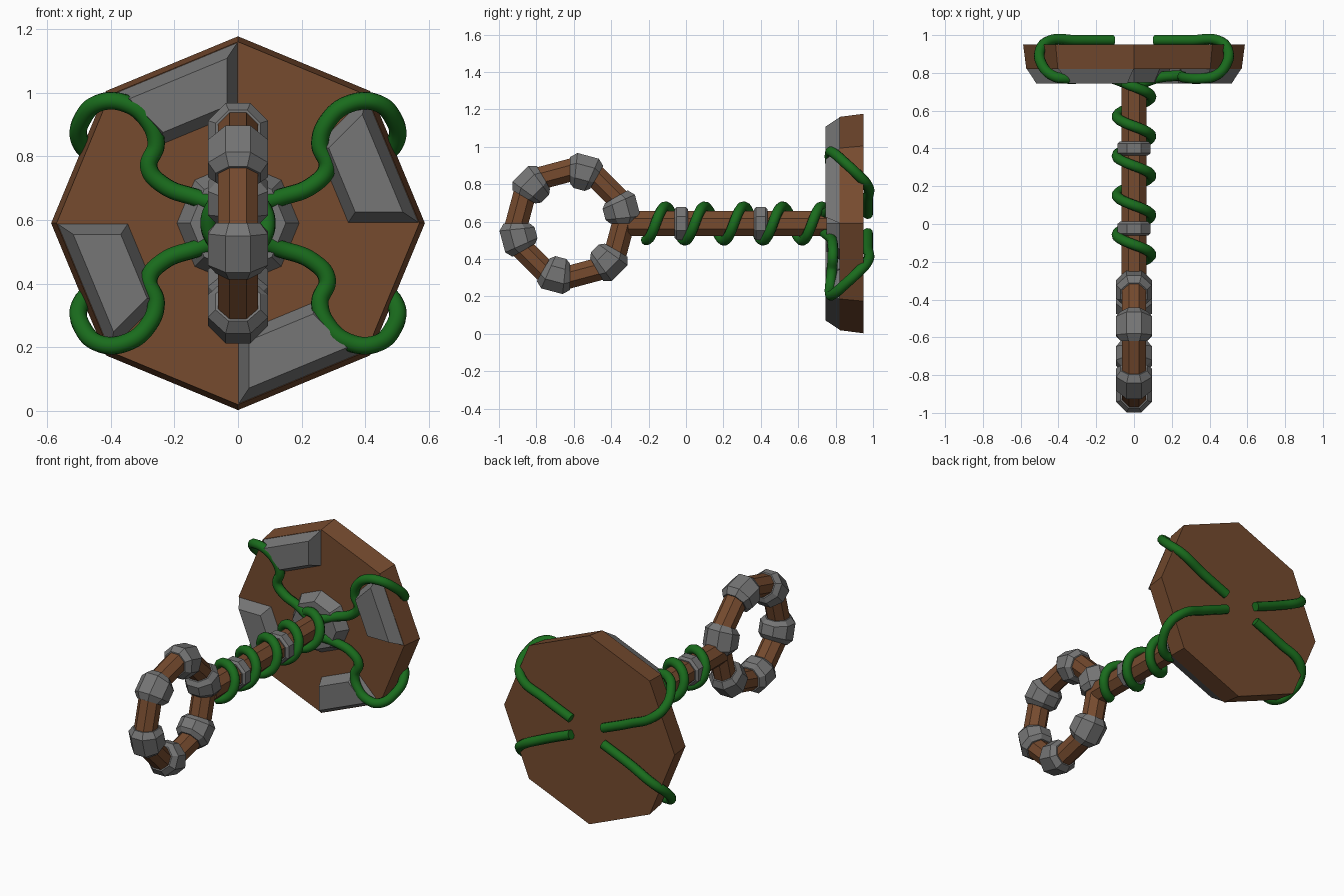
import bpy, bmesh, math
from mathutils import Vector

if "Cube" in bpy.data.objects:
    bpy.data.objects.remove(bpy.data.objects["Cube"])

CZ = 0.59  # height of the shaft axis


def material(name, rgb):
    m = bpy.data.materials.new(name)
    m.diffuse_color = (*rgb, 1)
    m.use_nodes = True
    m.node_tree.nodes["Principled BSDF"].inputs["Base Color"].default_value = m.diffuse_color
    return m


WOOD = material("brown wood", (0.18, 0.07, 0.028))
STONE = material("grey stone", (0.18, 0.18, 0.18))
VINE = material("green vine", (0.01, 0.15, 0.012))


def add_object(name, mesh, mat):
    mesh.materials.clear()
    mesh.materials.append(mat)
    ob = bpy.data.objects.new(name, mesh)
    bpy.context.collection.objects.link(ob)
    return ob


def loft(name, rings, mat, closed=False):
    """Skin a list of point loops; cap the ends unless closed."""
    bm = bmesh.new()
    loops = [[bm.verts.new(p) for p in r] for r in rings]
    n = len(loops[0])
    pairs = list(zip(loops, loops[1:]))
    if closed:
        pairs.append((loops[-1], loops[0]))
    else:
        bm.faces.new(loops[0])
        bm.faces.new(loops[-1])
    for a, b in pairs:
        for i in range(n):
            j = (i + 1) % n
            bm.faces.new((a[i], a[j], b[j], b[i]))
    bmesh.ops.recalc_face_normals(bm, faces=bm.faces)
    me = bpy.data.meshes.new(name)
    bm.to_mesh(me)
    bm.free()
    return add_object(name, me, mat)


def octagon(y, r, turn=0.0):
    """Octagon across the shaft axis."""
    return [(r * math.cos(a), y, CZ + r * math.sin(a))
            for a in (math.radians(45 * k + turn) for k in range(8))]


def lathe(name, profile, mat, turn=0.0):
    return loft(name, [octagon(y, r, turn) for y, r in profile], mat)


def ring_section(deg, r, big=0.285, cy=-0.62):
    """Octagonal cross-section of the end ring at a given angle."""
    a = math.radians(deg)
    pts = []
    for k in range(8):
        t = math.radians(45 * k + 22.5)
        d = big + r * math.cos(t)
        pts.append((r * math.sin(t), cy + d * math.cos(a), CZ + d * math.sin(a)))
    return pts


def tube(name, pts, r=0.028):
    """Smooth round tube through points."""
    cu = bpy.data.curves.new(name, 'CURVE')
    cu.dimensions = '3D'
    cu.bevel_depth = r
    cu.bevel_resolution = 3
    cu.resolution_u = 8
    cu.use_fill_caps = True
    sp = cu.splines.new('BEZIER')
    sp.bezier_points.add(len(pts) - 1)
    for bp, p in zip(sp.bezier_points, pts):
        bp.co = p
        bp.handle_left_type = bp.handle_right_type = 'AUTO'
    tmp = bpy.data.objects.new("tmp", cu)
    bpy.context.collection.objects.link(tmp)
    dg = bpy.context.evaluated_depsgraph_get()
    me = bpy.data.meshes.new_from_object(tmp.evaluated_get(dg))
    bpy.data.objects.remove(tmp)
    for p in me.polygons:
        p.use_smooth = len(p.vertices) <= 4
    me.name = name
    return add_object(name, me, VINE)


# Head disc, shaft and collar
lathe("head_disc", [(0.82, 0.57), (0.95, 0.587)], WOOD)
lathe("shaft", [(-0.31, 0.073), (0.84, 0.073)], WOOD, 22.5)
lathe("head_collar", [(0.75, 0.15), (0.825, 0.195)], STONE)

# Chamfered stone plates on every other sector of the head
for k in range(4):
    a0, a1 = math.radians(90 * k), math.radians(90 * k + 45)
    base = [Vector((r * math.cos(a), r * math.sin(a)))
            for r, a in ((0.345, a0), (0.57, a0), (0.57, a1), (0.345, a1))]
    top = []
    for i, p in enumerate(base):  # even inset of the outline
        u = (base[i - 1] - p).normalized()
        v = (base[(i + 1) % 4] - p).normalized()
        top.append(p + (u + v) * 0.035 / abs(u.cross(v)))
    loft(f"head_plate_{k + 1}",
         [[(p.x, y, CZ + p.y) for p in loop]
          for y, loop in ((0.825, base), (0.745, top))], STONE)

# Stone bands on the shaft
for k, y in enumerate((-0.025, 0.4)):
    lathe(f"shaft_band_{k + 1}",
          [(y - 0.037, 0.08), (y - 0.025, 0.095), (y + 0.025, 0.095), (y + 0.037, 0.08)],
          STONE, 22.5)

# End ring and its six stone blocks
loft("end_ring", [ring_section(30 * k, 0.068) for k in range(12)], WOOD, closed=True)
for k in range(6):
    c = 15 + 60 * k
    loft(f"ring_block_{k + 1}",
         [ring_section(c + d, r) for d, r in
          ((-15, 0.076), (-9, 0.102), (9, 0.102), (15, 0.076))], STONE)

# Vine wound around the shaft
helix = []
for i in range(56):
    y = -0.215 + i * 0.0175
    a = 2 * math.pi * (y + 0.11) / 0.209
    helix.append((-0.09 * math.sin(a), y, CZ + 0.09 * math.cos(a)))
tube("shaft_vine", helix)

# Four tendrils over the head, wrapping to its back
path = [(0.03, 0.74, 0.05), (0.13, 0.775, 0.08), (0.235, 0.785, 0.12),
        (0.28, 0.785, 0.175), (0.257, 0.78, 0.25), (0.285, 0.772, 0.325),
        (0.35, 0.77, 0.375), (0.43, 0.785, 0.38), (0.49, 0.85, 0.325),
        (0.497, 0.92, 0.26), (0.45, 0.97, 0.205), (0.3, 0.972, 0.13),
        (0.11, 0.972, 0.05)]
for sx, side in ((1, "right"), (-1, "left")):
    for sz, level in ((1, "upper"), (-1, "lower")):
        tube(f"{level}_{side}_tendril", [(sx * x, y, CZ + sz * z) for x, y, z in path])
